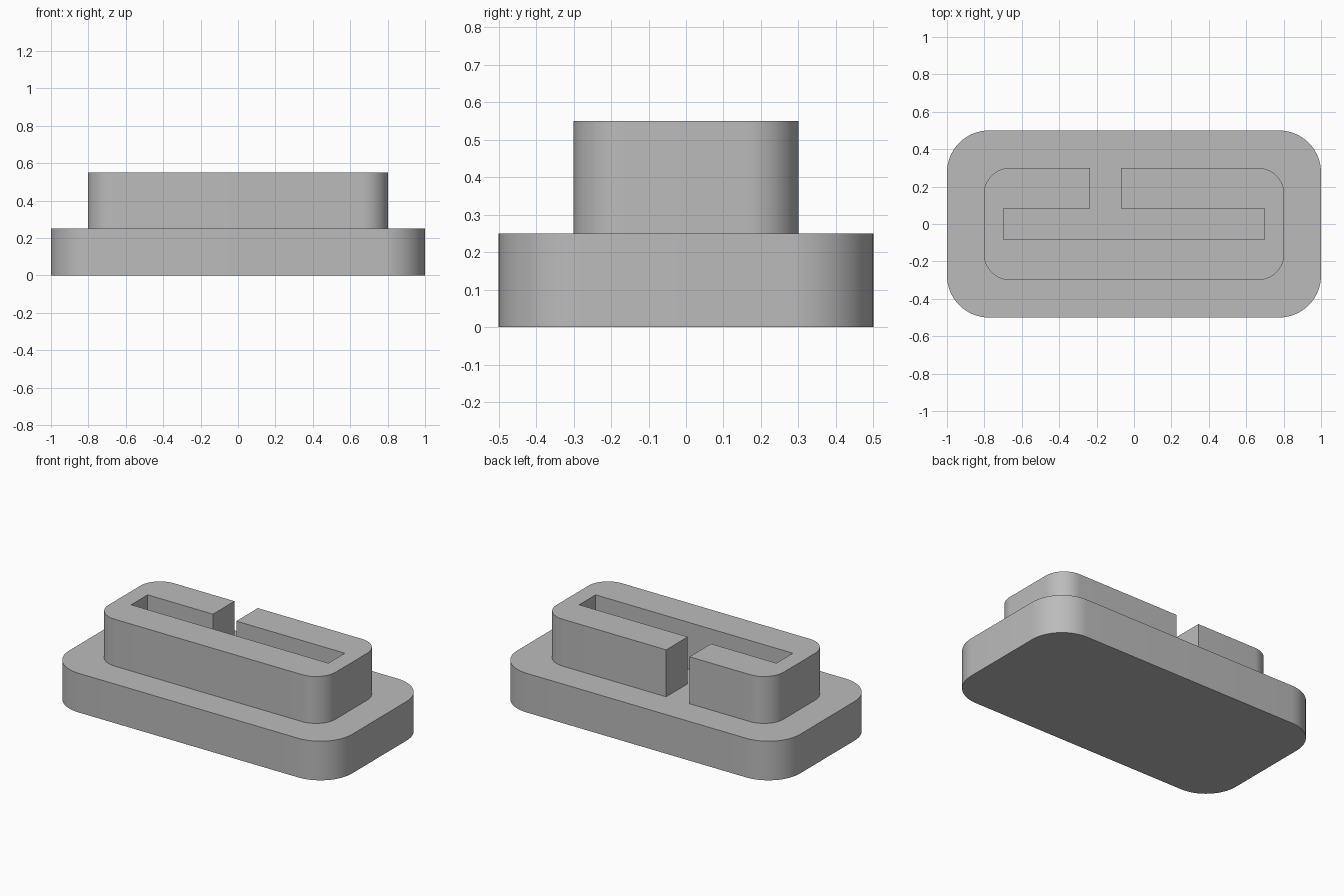
import bpy, bmesh, math

cube = bpy.data.objects.get("Cube")
if cube:
    bpy.data.objects.remove(cube, do_unlink=True)

GREY = (0.5, 0.5, 0.5, 1.0)
grey = bpy.data.materials.new("plain grey")
grey.use_nodes = True
grey.diffuse_color = GREY
grey.node_tree.nodes["Principled BSDF"].inputs["Base Color"].default_value = GREY


def rounded_rectangle(half_x, half_y, radius, steps=16):
    """Counter-clockwise outline, starting at the right end of the back edge."""
    points = []
    corners = [(-1, 1, 90), (-1, -1, 180), (1, -1, 270), (1, 1, 0)]
    for sx, sy, start in corners:
        for i in range(steps + 1):
            a = math.radians(start + 90 * i / steps)
            points.append((sx * (half_x - radius) + radius * math.cos(a),
                           sy * (half_y - radius) + radius * math.sin(a)))
    return points


def extrude_outline(name, outline, bottom, top):
    bm = bmesh.new()
    face = bm.faces.new([bm.verts.new((x, y, bottom)) for x, y in outline])
    result = bmesh.ops.extrude_face_region(bm, geom=[face], use_keep_orig=True)
    raised = [g for g in result["geom"] if isinstance(g, bmesh.types.BMVert)]
    bmesh.ops.translate(bm, verts=raised, vec=(0, 0, top - bottom))
    bmesh.ops.recalc_face_normals(bm, faces=bm.faces)
    mesh = bpy.data.meshes.new(name)
    bm.to_mesh(mesh)
    bm.free()
    mesh.materials.append(grey)
    obj = bpy.data.objects.new(name, mesh)
    bpy.context.collection.objects.link(obj)
    bpy.ops.object.select_all(action="DESELECT")
    obj.select_set(True)
    bpy.context.view_layer.objects.active = obj
    bpy.ops.object.shade_smooth_by_angle(angle=math.radians(30))
    return obj


# Wide base plate
extrude_outline("base_plate", rounded_rectangle(1.0, 0.5, 0.225), 0, 0.25)

# Raised wall: the rounded outline turns inward at the back gap and round the slot
gap_left, gap_right = -0.07, -0.235
slot_x, slot_y = 0.697, 0.083
wall_back = 0.3
slot = [(gap_left, wall_back), (gap_left, slot_y), (slot_x, slot_y),
        (slot_x, -slot_y), (-slot_x, -slot_y), (-slot_x, slot_y),
        (gap_right, slot_y), (gap_right, wall_back)]
extrude_outline("slotted_wall", rounded_rectangle(0.803, wall_back, 0.14) + slot,
                0.24, 0.55)
